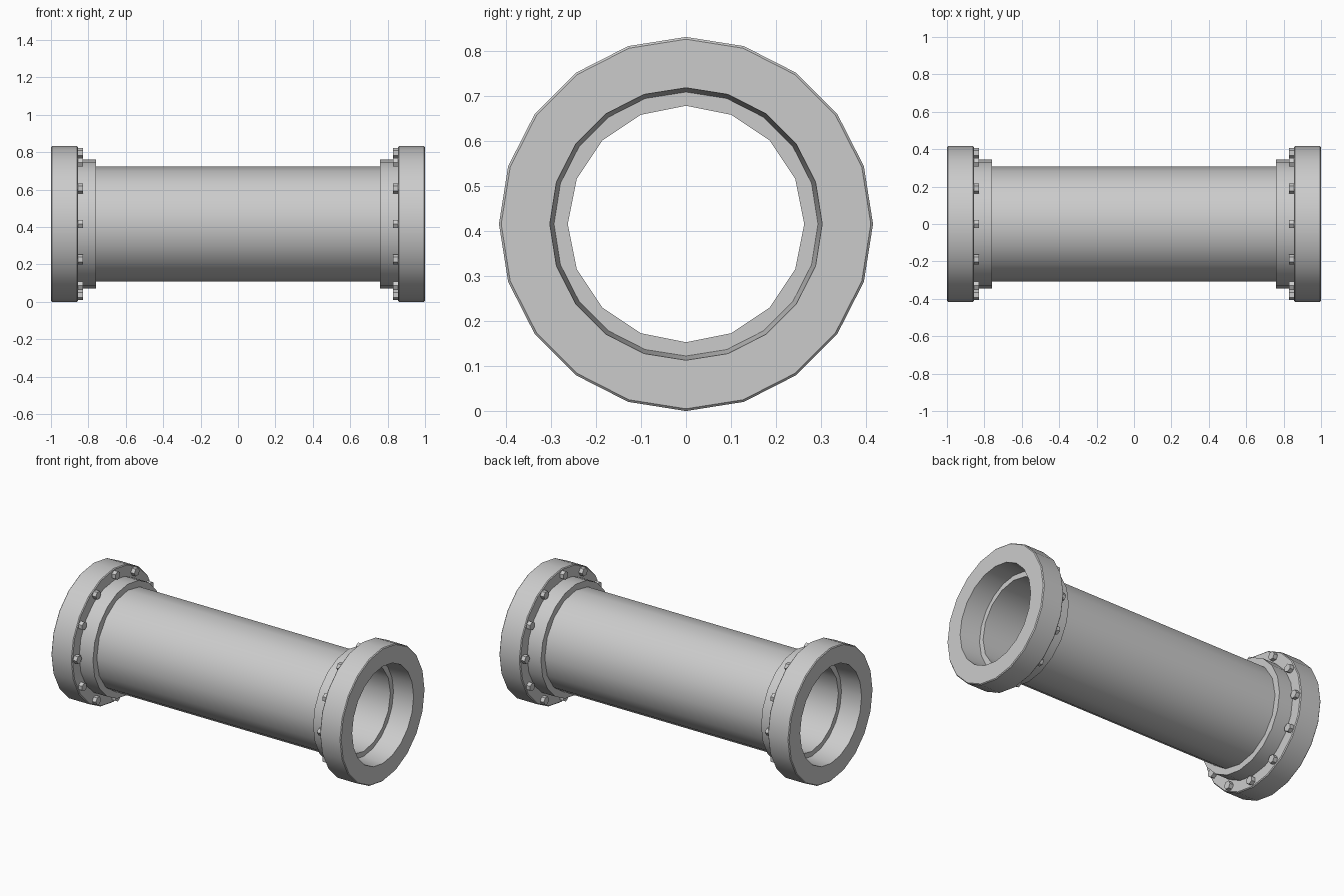
import bpy, bmesh, math
from mathutils import Matrix

if "Cube" in bpy.data.objects:
    bpy.data.objects.remove(bpy.data.objects["Cube"])

AXIS_Z = 0.416  # height of the pipe axis


def finish(bm, name, smooth=True):
    bmesh.ops.recalc_face_normals(bm, faces=bm.faces)
    mesh = bpy.data.meshes.new(name)
    bm.to_mesh(mesh)
    bm.free()
    obj = bpy.data.objects.new(name, mesh)
    bpy.context.collection.objects.link(obj)
    obj.location.z = AXIS_Z
    if smooth:
        bpy.ops.object.select_all(action='DESELECT')
        obj.select_set(True)
        bpy.context.view_layer.objects.active = obj
        bpy.ops.object.shade_smooth_by_angle(angle=math.radians(30))
    return obj


def revolve(name, profile, sides):
    """Spin a closed (x, radius) profile around the x axis."""
    bm = bmesh.new()
    rings = []
    for i in range(sides):
        a = 2 * math.pi * i / sides
        rings.append([bm.verts.new((x, r * math.cos(a), r * math.sin(a))) for x, r in profile])
    n = len(profile)
    for i in range(sides):
        p, q = rings[i], rings[(i + 1) % sides]
        for j in range(n):
            k = (j + 1) % n
            bm.faces.new((p[j], p[k], q[k], q[j]))
    return finish(bm, name)


def bolt_ring(name, side):
    """Twelve hexagonal bolt heads on the inner face of a flange."""
    bm = bmesh.new()
    for i in range(12):
        m = (Matrix.Rotation(i * math.pi / 6, 4, 'X')
             @ Matrix.Translation((side * 0.848, 0.38, 0))
             @ Matrix.Rotation(math.pi / 2, 4, 'Y'))
        bmesh.ops.create_cone(bm, cap_ends=True, segments=6, radius1=0.026,
                              radius2=0.026, depth=0.036, matrix=m)
    return finish(bm, name, smooth=False)


# Hollow pipe, 16 sides
revolve("pipe", [(-0.868, 0.263), (0.868, 0.263), (0.868, 0.307), (-0.868, 0.307)], 16)

# Flange with collar and slightly flared mouth, 20 sides
flange = [(0.76, 0.285), (0.86, 0.293), (1.0, 0.303), (1.0, 0.411), (0.995, 0.416),
          (0.86, 0.416), (0.855, 0.411), (0.855, 0.345), (0.76, 0.345)]
for side, label in ((-1, "left"), (1, "right")):
    revolve(label + "_flange", [(side * x, r) for x, r in flange], 20)
    bolt_ring(label + "_bolts", side)
